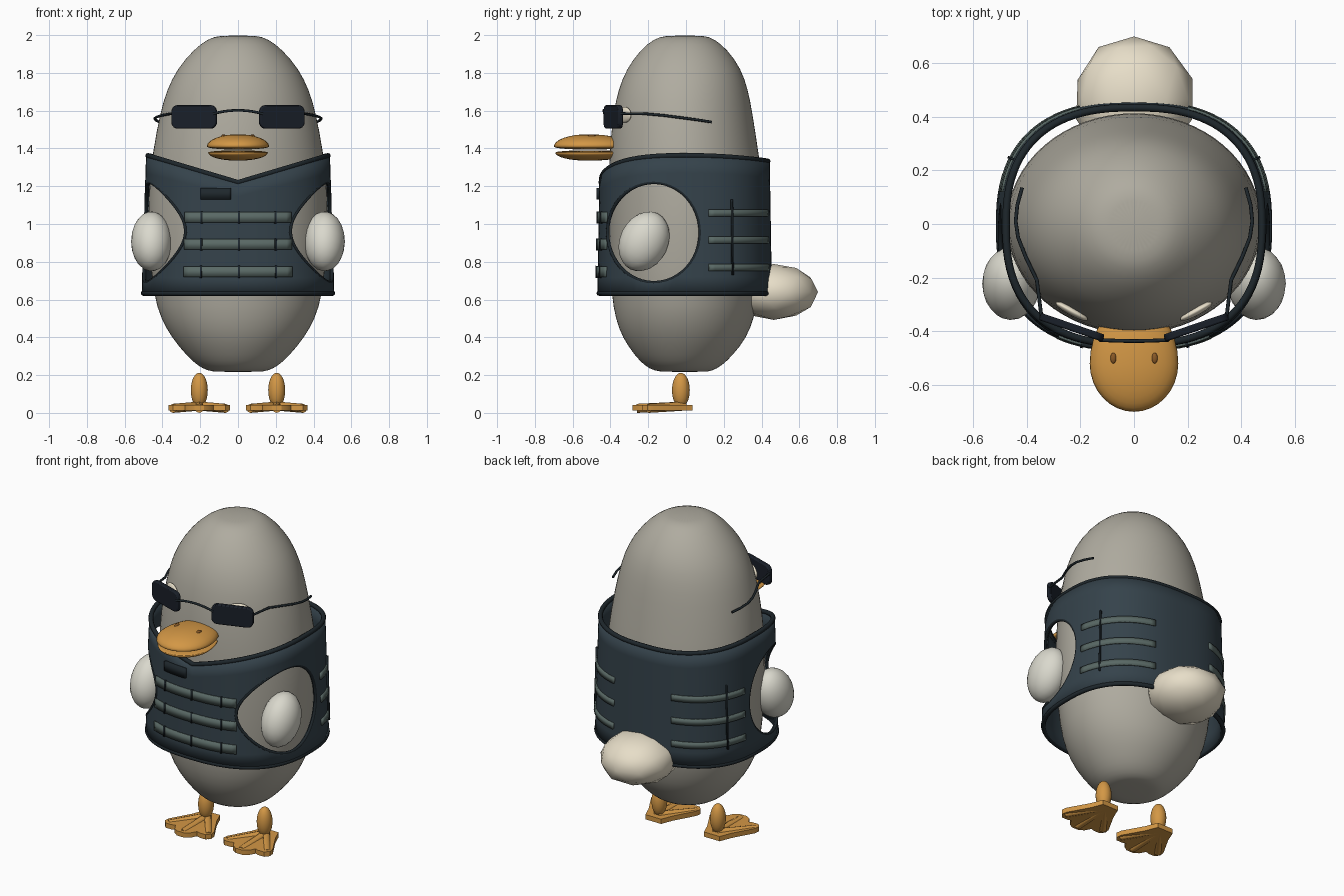
import bpy, bmesh, math, random
from mathutils import Vector, Matrix

if "Cube" in bpy.data.objects:
    bpy.data.objects.remove(bpy.data.objects["Cube"])
random.seed(4)

def mat(name, r, g, b):
    m = bpy.data.materials.new(name)
    m.diffuse_color = (r, g, b, 1)
    m.use_nodes = True
    m.node_tree.nodes["Principled BSDF"].inputs["Base Color"].default_value = m.diffuse_color
    return m

GREY = mat("body_grey", .43, .41, .35)
VEST = mat("slate", .035, .055, .07)
TRIM = mat("dark_trim", .013, .02, .025)
WEB = mat("webbing", .10, .14, .13)
WING = mat("pale_grey", .70, .69, .61)
CREAM = mat("cream", .80, .73, .58)
ORANGE = mat("orange", .65, .31, .06)
BROWN = mat("brown", .25, .10, .02)
BLACK = mat("lens_black", .01, .014, .022)

def link(name, data, m):
    data.materials.append(m)
    o = bpy.data.objects.new(name, data)
    bpy.context.collection.objects.link(o)
    return o

def from_bm(name, bm, m, smooth=True, angle=40):
    me = bpy.data.meshes.new(name)
    bm.to_mesh(me)
    bm.free()
    o = link(name, me, m)
    if smooth:
        bpy.ops.object.select_all(action='DESELECT')
        o.select_set(True)
        bpy.context.view_layer.objects.active = o
        bpy.ops.object.shade_smooth_by_angle(angle=math.radians(angle))
    return o

def blob(name, m, loc, rad, rx=0, rz=0, ico=0, noise=0):
    bm = bmesh.new()
    if ico:
        bmesh.ops.create_icosphere(bm, subdivisions=ico, radius=1)
    else:
        bmesh.ops.create_uvsphere(bm, u_segments=24, v_segments=14, radius=1)
    for v in bm.verts:
        v.co *= 1 + random.uniform(-noise, noise)
    M = (Matrix.Translation(loc) @ Matrix.Rotation(rz, 4, 'Z') @ Matrix.Rotation(rx, 4, 'X')
         @ Matrix.Diagonal((*rad, 1)))
    bm.transform(M)
    return from_bm(name, bm, m, angle=60)

def tube(name, m, pts, r, cyclic=False):
    cu = bpy.data.curves.new(name, 'CURVE')
    cu.dimensions = '3D'
    cu.bevel_depth = r
    cu.bevel_resolution = 2
    cu.use_fill_caps = True
    sp = cu.splines.new('POLY')
    sp.points.add(len(pts) - 1)
    for p, c in zip(sp.points, pts):
        p.co = (*c, 1)
    sp.use_cyclic_u = cyclic
    return link(name, cu, m)

def skin(rows, closed):
    """Quads between rows of points."""
    bm = bmesh.new()
    R = [[bm.verts.new(p) for p in row] for row in rows]
    n = len(rows[0])
    for a, b in zip(R, R[1:]):
        for i in range(n if closed else n - 1):
            j = (i + 1) % n
            bm.faces.new((a[i], a[j], b[j], b[i]))
    return bm, R

# body: lofted egg (z, half width, front y, back y)
prof = [(.217, .11, -.11, .10), (.222, .16, -.17, .14), (.25, .215, -.22, .19), (.30, .27, -.27, .245),
        (.40, .355, -.34, .325), (.50, .41, -.375, .36), (.62, .45, -.397, .39), (.9, .478, -.41, .415),
        (1.15, .478, -.412, .418), (1.37, .457, -.41, .387), (1.6, .412, -.385, .352),
        (1.71, .378, -.36, .33), (1.82, .325, -.318, .295), (1.925, .235, -.24, .22),
        (1.98, .16, -.17, .15), (1.999, .10, -.11, .10)]
rows = []
for z, a, f, b in prof:
    rows.append([(a * math.cos(t), (f + b) / 2 + (b - f) / 2 * math.sin(t), z)
                 for t in [i * math.tau / 32 for i in range(32)]])
bm, R = skin(rows, True)
bm.faces.new(R[0][::-1])
bm.faces.new(R[-1])
body = from_bm("body", bm, GREY, angle=80)
body.modifiers.new("sub", 'SUBSURF').levels = 1

# vest surface: superellipse section, tapering upward
N = 2.5
def half(z):
    k = (z - .63) / .73
    return .51 - .023 * k, .462 - .012 * k

def surf(t, z, off=0):
    a, b = half(z)
    c, s = math.cos(t), math.sin(t)
    return Vector(((a + off) * math.copysign(abs(c) ** (2 / N), c),
                   (b + off) * math.copysign(abs(s) ** (2 / N), s) - .007, z))

def ztop(t):
    p = surf(t, 1.3)
    if p.y < 0:
        return 1.22 + .142 * min(1, abs(p.x) / .489)
    return 1.362 - .03 * (p.y / .45) ** 2

T = [i * math.tau / 96 for i in range(96)]
rows = [[surf(t, .63 + (ztop(t) - .63) * k / 8) for t in T] for k in range(9)]
bm, R = skin(rows, True)
vest = from_bm("vest", bm, VEST)
so = vest.modifiers.new("thick", 'SOLIDIFY')
so.thickness, so.offset = .022, -1

# armholes: elliptical cutters, then trim
HY, HZ, RY, RZ = -.17, .955, .245, .265
cutters = []
for s in (-1, 1):
    bm = bmesh.new()
    bmesh.ops.create_cone(bm, cap_ends=True, segments=48, radius1=1, radius2=1, depth=.7)
    bm.transform(Matrix.Translation((s * .55, HY, HZ)) @ Matrix.Diagonal((1, RY, RZ, 1))
                 @ Matrix.Rotation(math.pi / 2, 4, 'Y'))
    c = from_bm("armhole_cutter", bm, VEST, False)
    c.hide_render = True
    cutters.append(c)
    mo = vest.modifiers.new("armhole", 'BOOLEAN')
    mo.operation, mo.object, mo.solver = 'DIFFERENCE', c, 'EXACT'
    pts = []
    for i in range(48):
        q = i * math.tau / 48
        y, z = HY + RY * math.cos(q), HZ + RZ * math.sin(q)
        a, b = half(z)
        x = a * (1 - min(1, abs(y + .007) / b) ** N) ** (1 / N)
        pts.append((s * (x - .008), y, z))
    tube("armhole_trim", TRIM, pts, .009, True)
bpy.context.view_layer.objects.active = vest
for name in [m.name for m in vest.modifiers]:
    bpy.ops.object.modifier_apply(modifier=name)
for c in cutters:
    bpy.data.objects.remove(c)

# vest rim trims
tube("vest_top_trim", TRIM, [surf(t, ztop(t), -.01) for t in T], .014, True)
tube("vest_bottom_trim", TRIM, [surf(t, .633, -.008) for t in T], .013, True)

# webbing bands and patches lying on the vest
def band(name, m, t0, t1, z0, z1, off=.008):
    rows = [[surf(t0 + (t1 - t0) * i / 16, z, off) for i in range(17)] for z in (z0, z1)]
    bm, _ = skin(rows, False)
    o = from_bm(name, bm, m)
    so = o.modifiers.new("thick", 'SOLIDIFY')
    so.thickness, so.offset = off + .004, -1

def tx(x):  # front angle for a given x
    return -math.acos(math.copysign((abs(x) / .5) ** (N / 2), x))

for z in (1.035, .892, .747):
    band("front_webbing", WEB, tx(-.28), tx(.28), z - .028, z + .028)
    for x in (-.19, .005, .195):
        band("front_stitch", TRIM, tx(x - .005), tx(x + .005), z - .032, z + .032, .012)
    for lo, hi in ((.2, 1.25), (math.pi - 1.25, math.pi - .2)):
        band("back_webbing", WEB, lo, hi, z + .004, z + .042)
band("name_patch", TRIM, tx(-.195), tx(-.037), 1.13, 1.19, .014)
for t in (.485, math.pi - .485):
    band("side_strap", TRIM, t - .01, t + .01, .73, 1.13, .012)

# tail
blob("tail", CREAM, (0, .465, .64), (.225, .24, .15), ico=2, noise=.03)

# beak: upper and lower halves, flat where they meet
def bill(name, zc, up, down, w, front):
    bm = bmesh.new()
    bmesh.ops.create_uvsphere(bm, u_segments=32, v_segments=16, radius=1)
    for v in bm.verts:
        x, y, z = v.co
        v.co = (x * w, -.52 + y * (front if y < 0 else .23), zc + z * (up if z > 0 else down))
    from_bm(name, bm, ORANGE, angle=80)

bill("upper_beak", 1.41, .065, .016, .165, .18)
bill("lower_beak", 1.378, .012, .043, .158, .172)

# webbed foot outline (right half, relative to foot centre)
edge = [(.055, .035), (.085, -.04), (.158, -.17), (.163, -.205), (.14, -.232), (.10, -.232),
        (.075, -.225), (.055, -.262), (.025, -.282)]
for s in (-1, 1):
    fx = s * .205
    blob("wing", WING, (s * .458, -.222, .908), (.108, .128, .165), rx=-.45, ico=3)
    blob("nostril", BROWN, (s * .077, -.50, 1.467), (.011, .02, .008))
    # legs and feet
    blob("leg", ORANGE, (fx, -.027, .12), (.045, .047, .092))
    bm = bmesh.new()
    loop = [(fx + x, y) for x, y in edge] + [(fx - x, y) for x, y in edge[::-1]]
    f = bm.faces.new([bm.verts.new((x, y, .012)) for x, y in loop])
    ext = bmesh.ops.extrude_face_region(bm, geom=[f])
    for g in ext['geom']:
        if isinstance(g, bmesh.types.BMVert):
            g.co.z = .042
    bmesh.ops.recalc_face_normals(bm, faces=bm.faces)
    from_bm("foot_web", bm, ORANGE, angle=30)
    for dx, ty in ((-.14, -.20), (0, -.26), (.14, -.20)):
        tube("toe", ORANGE, [(fx, -.01, .036), (fx + dx, ty, .024)], .024)
    # eyes and glasses
    blob("eye", CREAM, (s * .232, -.325, 1.578), (.068, .016, .042), rz=s * .5)
    bm = bmesh.new()
    bmesh.ops.create_cube(bm, size=1)
    bm.transform(Matrix.Diagonal((.25, .028, .125, 1)))
    up = [e for e in bm.edges if abs(e.verts[0].co.y - e.verts[1].co.y) > .01]
    bmesh.ops.bevel(bm, geom=up, offset=.035, segments=5, profile=.5, affect='EDGES')
    bm.transform(Matrix.Translation((s * .232, -.385, 1.567)) @ Matrix.Rotation(s * .33, 4, 'Z'))
    lens = from_bm("lens", bm, BLACK)
    bv = lens.modifiers.new("bevel", 'BEVEL')
    bv.width, bv.segments = .006, 2
    tube("temple_arm", TRIM, [(s * x, y, z) for x, y, z in
         ((.345, -.345, 1.585), (.362, -.21, 1.583), (.405, -.12, 1.575), (.432, -.05, 1.566),
          (.441, .01, 1.558), (.435, .07, 1.55), (.417, .135, 1.54))], .007)
tube("glasses_bridge", TRIM, [(x, -.436 + .25 * x * x, 1.602 - 1.1 * x * x)
                              for x in [-.13 + .026 * i for i in range(11)]], .007)
